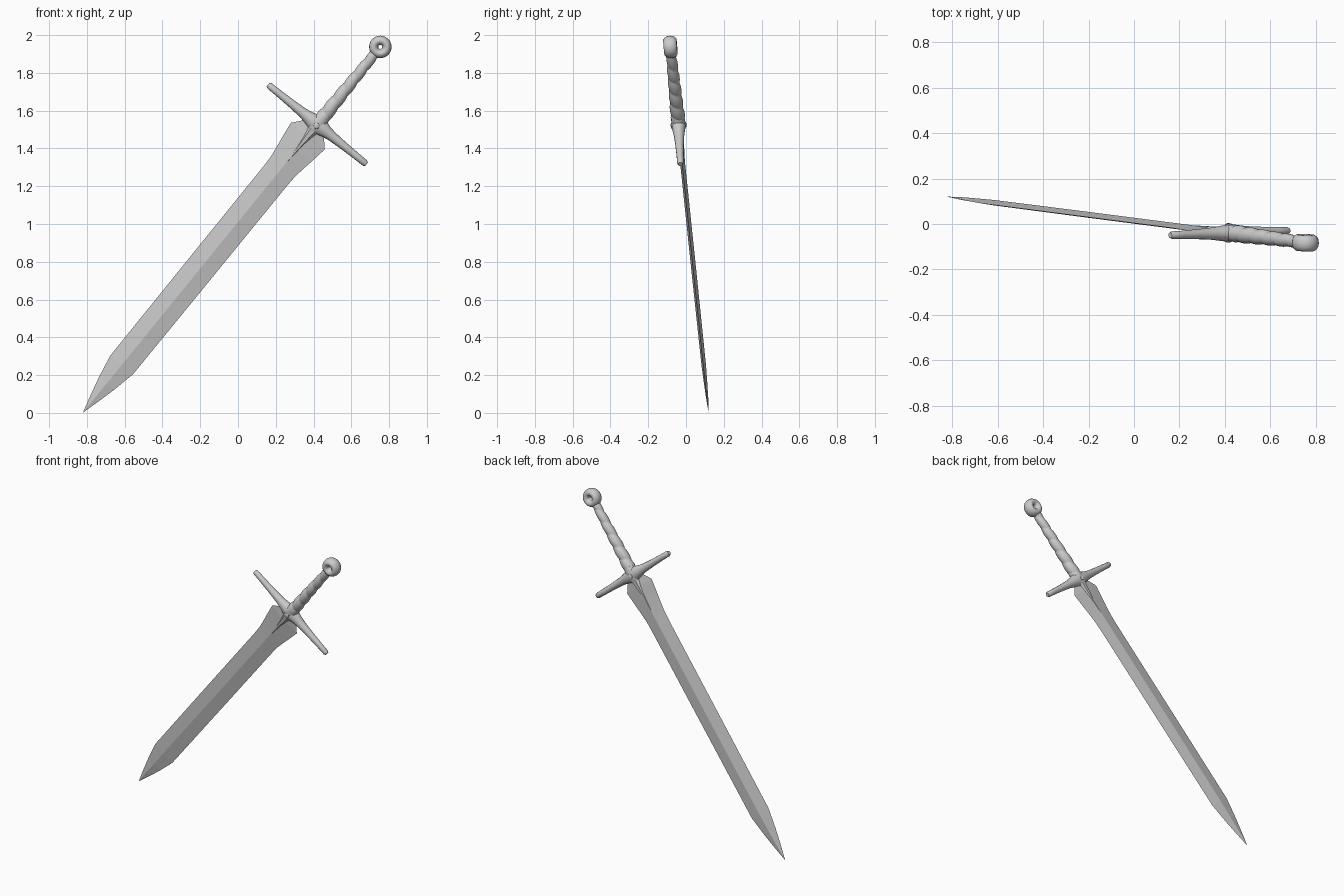
import bpy, math
from mathutils import Vector, Matrix

if "Cube" in bpy.data.objects:
    bpy.data.objects.remove(bpy.data.objects["Cube"])

# Sword frame: origin at the tip, Z toward the pommel, X along the guard, Y through the blade
tip = Vector((-0.82, 0.12, 0.003))
zd = (Vector((0.758, -0.083, 1.943)) - tip).normalized()
xd = Vector((0.775, 0.03, -0.631))
xd = (xd - zd * xd.dot(zd)).normalized()
yd = zd.cross(xd)
FRAME = Matrix.Translation(tip) @ Matrix((xd, yd, zd)).transposed().to_4x4()


def make(name, verts, faces, smooth=None):
    me = bpy.data.meshes.new(name)
    me.from_pydata([FRAME @ Vector(v) for v in verts], [], faces)
    me.update()
    ob = bpy.data.objects.new(name, me)
    bpy.context.collection.objects.link(ob)
    bpy.ops.object.select_all(action='DESELECT')
    ob.select_set(True)
    bpy.context.view_layer.objects.active = ob
    bpy.ops.object.mode_set(mode='EDIT')
    bpy.ops.mesh.select_all(action='SELECT')
    bpy.ops.mesh.normals_make_consistent(inside=False)
    bpy.ops.object.mode_set(mode='OBJECT')
    if smooth:
        bpy.ops.object.shade_smooth_by_angle(angle=math.radians(smooth))
    return ob


def loft(name, rings, smooth=None):
    n = len(rings[0])
    verts = [v for r in rings for v in r]
    faces = [(i * n + j, i * n + (j + 1) % n, (i + 1) * n + (j + 1) % n, (i + 1) * n + j)
             for i in range(len(rings) - 1) for j in range(n)]
    faces += [tuple(range(n)), tuple(range(len(verts) - n, len(verts)))]
    return make(name, verts, faces, smooth)


def ellipse(a, b, n):
    return [(a * math.cos(2 * math.pi * k / n), b * math.sin(2 * math.pi * k / n)) for k in range(n)]


# Blade: diamond section; (distance, half width, half thickness)
blade = [(0, .0005, .0005), (.10, .028, .006), (.20, .053, .009), (.325, .078, .012),
         (1.0, .080, .013), (1.62, .081, .013), (1.68, .083, .013), (1.74, .091, .013),
         (1.80, .101, .013), (1.89, .114, .013), (1.945, .068, .013), (1.96, .03, .013)]
loft("blade", [[(w, 0, t), (0, h, t), (-w, 0, t), (0, -h, t)] for t, w, h in blade])

# Pointed langet running from the guard onto the blade ridge
langet = [(1.70, .001, .0125), (1.84, .017, .018), (1.91, .03, .024), (1.96, .042, .033)]
loft("langet", [[(w, 0, t), (w * .4, h, t), (-w * .4, h, t), (-w, 0, t),
                 (-w * .4, -h, t), (w * .4, -h, t)] for t, w, h in langet], 30)

# Guard: tapering cross bar; (offset, half height, half depth)
arm = [(0, .048, .037), (.03, .044, .036), (.06, .034, .032), (.10, .027, .027),
       (.18, .022, .022), (.27, .019, .018), (.325, .018, .017), (.335, .013, .012)]
bar = [(-x, a, b) for x, a, b in reversed(arm[1:])] + arm
loft("guard", [[(x, p, 1.971 + q) for p, q in ellipse(b, a, 12)] for x, a, b in bar], 40)

# Collar joining the guard and grip
collar = [(1.925, .028, .025), (1.95, .046, .036), (1.985, .047, .037), (2.01, .038, .036),
          (2.04, .034, .035), (2.05, .028, .028)]
loft("collar", [[(p, q, t) for p, q in ellipse(a, b, 16)] for t, a, b in collar], 40)

# Small studs on both faces of the guard
for side, nm in ((-1, "front_stud"), (1, "back_stud")):
    loft(nm, [[(p, side * y, 1.965 + q) for p, q in ellipse(r, r, 10)]
              for y, r in ((.03, .018), (.038, .016), (.042, .008))], 40)

# Grip: spiral leather wrap
N, M = 24, 70
rings = []
for i in range(M + 1):
    t = 2.02 + .435 * i / M
    base = .037 - .011 * i / M
    ring = []
    for k in range(N):
        a = 2 * math.pi * k / N
        ph = ((t - 2.02) / .085 + k / N) % 1.0
        r = base * (.86 + .20 * math.sin(math.pi * ph) ** .6)
        ring.append((r * math.cos(a), r * math.sin(a), t))
    rings.append(ring)
loft("grip", rings, 50)

# Pommel: thick ring pierced front to back
U, V = 28, 14
verts, faces = [], []
for i in range(U):
    a = 2 * math.pi * i / U
    for j in range(V):
        b = 2 * math.pi * j / V
        r = .035 + .0245 * math.cos(b)
        verts.append((r * math.cos(a), .036 * math.sin(b), 2.502 + r * math.sin(a)))
        faces.append((i * V + j, (i + 1) % U * V + j,
                      (i + 1) % U * V + (j + 1) % V, i * V + (j + 1) % V))
make("pommel_ring", verts, faces, 60)
